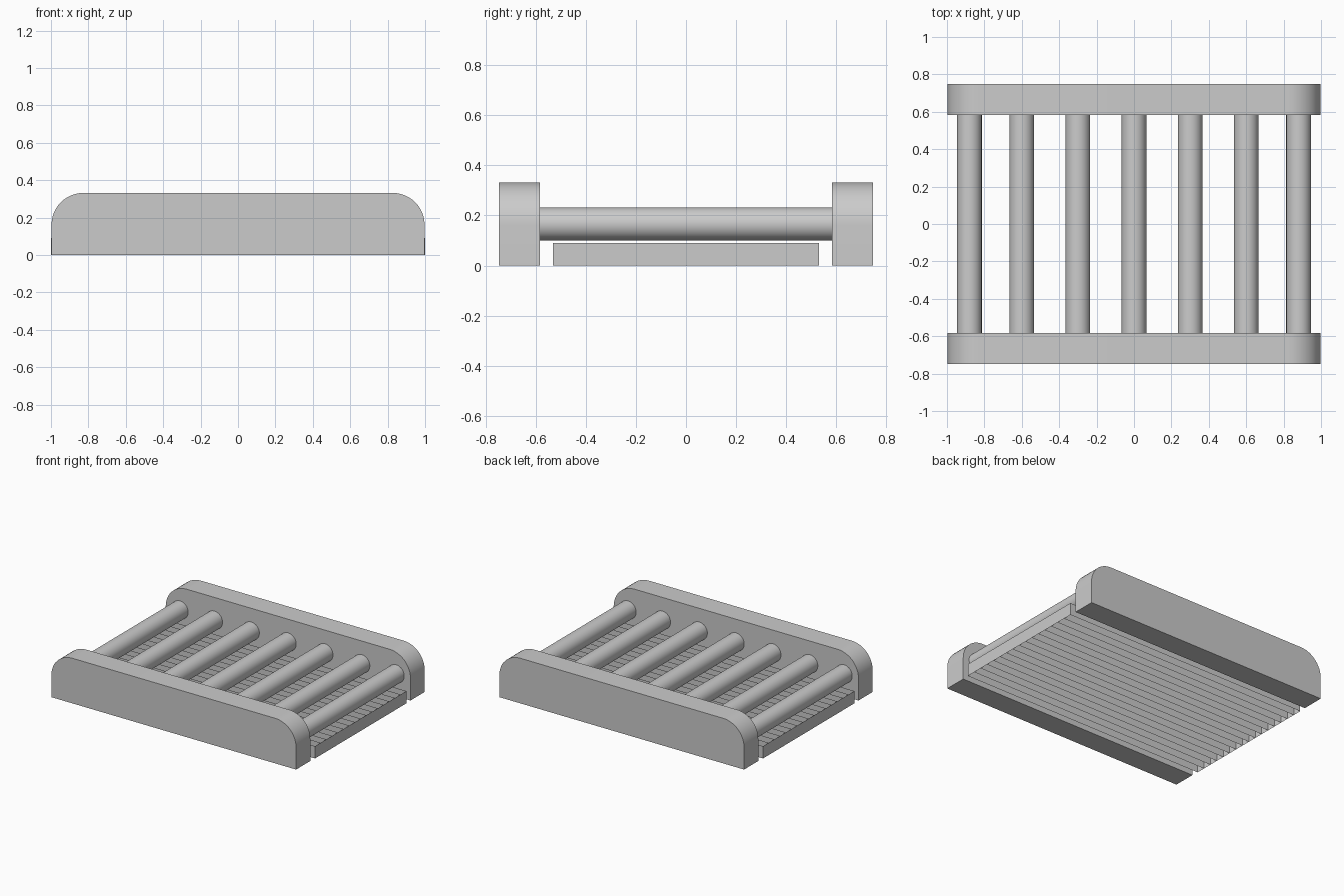
import bpy, bmesh, math
from mathutils import Vector

cube = bpy.data.objects.get("Cube")
if cube:
    bpy.data.objects.remove(cube, do_unlink=True)

grey = bpy.data.materials.new("plain grey")
grey.use_nodes = True
colour = (0.6, 0.6, 0.6, 1)
grey.diffuse_color = colour
grey.node_tree.nodes["Principled BSDF"].inputs["Base Color"].default_value = colour

RAIL_IN, RAIL_OUT = 0.583, 0.748
RAIL_HALF, RAIL_TOP, CORNER = 0.997, 0.332, 0.17


def finish(name, bm, smooth=False):
    mesh = bpy.data.meshes.new(name)
    bm.to_mesh(mesh)
    bm.free()
    mesh.materials.append(grey)
    obj = bpy.data.objects.new(name, mesh)
    bpy.context.collection.objects.link(obj)
    if smooth:
        bpy.ops.object.select_all(action='DESELECT')
        obj.select_set(True)
        bpy.context.view_layer.objects.active = obj
        bpy.ops.object.shade_smooth_by_angle(angle=math.radians(30))
    return obj


def rail(name, y):
    """Side rail: profile with two rounded top corners, extruded along y."""
    profile = [(-RAIL_HALF, 0), (RAIL_HALF, 0)]
    for side, start in ((1, 0), (-1, 90)):
        for i in range(13):
            a = math.radians(start + 90 * i / 12)
            profile.append((side * (RAIL_HALF - CORNER) + CORNER * math.cos(a),
                            RAIL_TOP - CORNER + CORNER * math.sin(a)))
    bm = bmesh.new()
    face = bm.faces.new([bm.verts.new((x, y, z)) for x, z in profile])
    ext = bmesh.ops.extrude_face_region(bm, geom=[face])
    moved = [v for v in ext["geom"] if isinstance(v, bmesh.types.BMVert)]
    bmesh.ops.translate(bm, verts=moved, vec=Vector((0, RAIL_OUT - RAIL_IN, 0)))
    bmesh.ops.recalc_face_normals(bm, faces=bm.faces)
    finish(name, bm, smooth=True)


rail("front_rail", -RAIL_OUT)
rail("back_rail", RAIL_IN)

# Rollers spanning between the rails
for i, x in enumerate((-0.88, -0.6, -0.3, 0, 0.3, 0.6, 0.88)):
    bpy.ops.mesh.primitive_cylinder_add(
        vertices=32, radius=0.066, depth=2 * RAIL_IN,
        location=(x, 0, 0.166), rotation=(math.pi / 2, 0, 0))
    roller = bpy.context.object
    roller.name = f"roller_{i + 1}"
    roller.data.materials.append(grey)
    bpy.ops.object.shade_smooth_by_angle(angle=math.radians(30))

# Open grating below: thin upright sheets closed by a sheet at each end
GRATE_HALF, GRATE_TOP, CELLS = 0.532, 0.09, 16
bm = bmesh.new()


def sheet(a, b):
    corners = [(*a, 0), (*b, 0), (*b, GRATE_TOP), (*a, GRATE_TOP)]
    bm.faces.new([bm.verts.new(c) for c in corners])


for i in range(CELLS + 1):
    y = GRATE_HALF * (2 * i / CELLS - 1)
    if i < CELLS:
        sheet((-1, y), (1, y))
    else:
        sheet((1, y), (-1, y))
sheet((1, -GRATE_HALF), (1, GRATE_HALF))
sheet((-1, GRATE_HALF), (-1, -GRATE_HALF))
finish("grating", bm)
